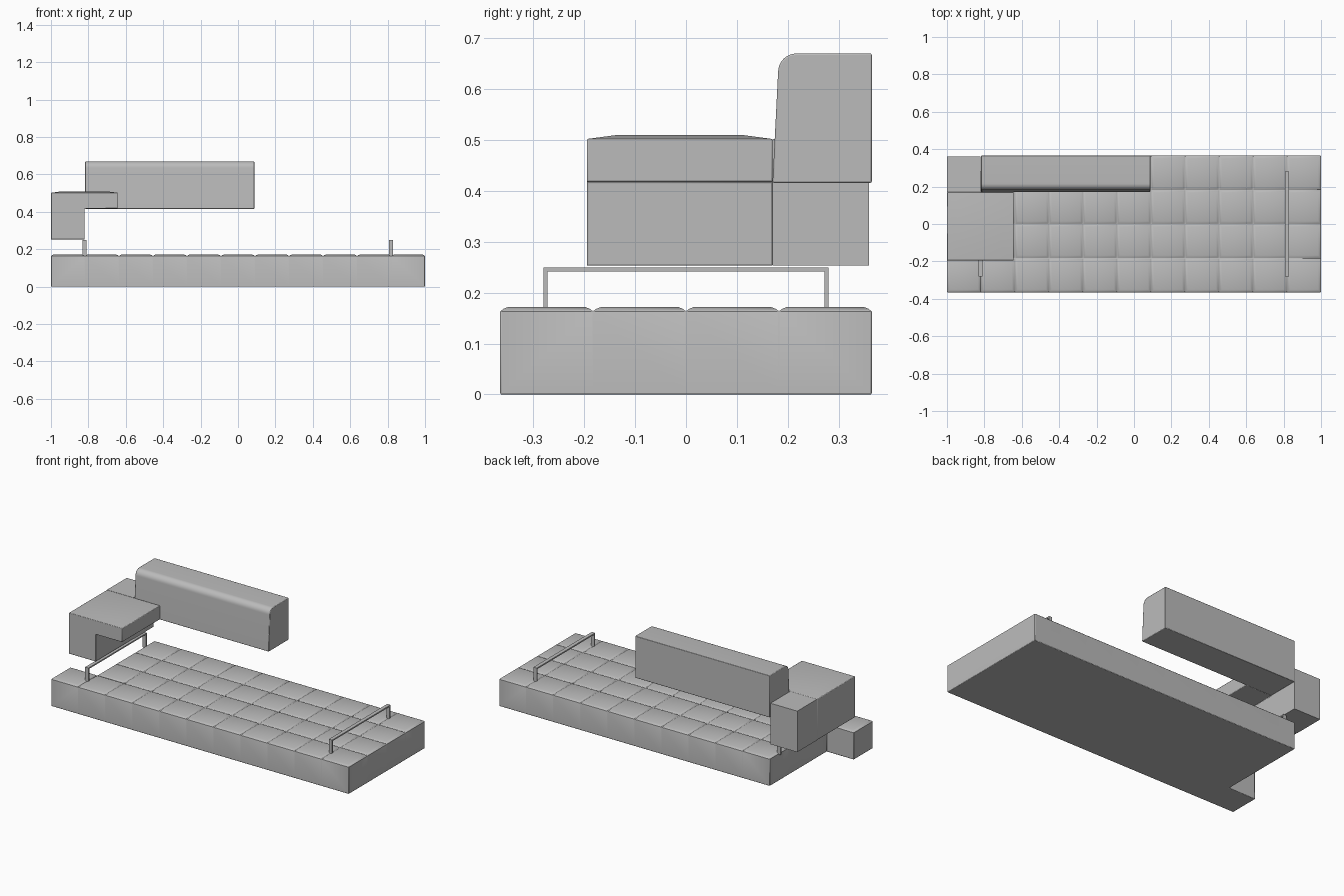
import bpy, bmesh, math
from mathutils import Vector

cube = bpy.data.objects.get("Cube")
if cube:
    bpy.data.objects.remove(cube, do_unlink=True)

grey = bpy.data.materials.new("plain_grey")
grey.use_nodes = True
grey.diffuse_color = (0.5, 0.5, 0.5, 1)
grey.node_tree.nodes["Principled BSDF"].inputs["Base Color"].default_value = (0.5, 0.5, 0.5, 1)


def finish(name, bm, bevel=0.0):
    """Turn a bmesh into a shaded object, with softened edges if wanted."""
    bmesh.ops.recalc_face_normals(bm, faces=bm.faces)
    mesh = bpy.data.meshes.new(name)
    bm.to_mesh(mesh)
    bm.free()
    mesh.materials.append(grey)
    obj = bpy.data.objects.new(name, mesh)
    bpy.context.collection.objects.link(obj)
    if bevel:
        mod = obj.modifiers.new("soft_edges", "BEVEL")
        mod.width, mod.segments = bevel, 2
        mod.limit_method, mod.angle_limit = "ANGLE", math.radians(70)
    bpy.ops.object.select_all(action="DESELECT")
    obj.select_set(True)
    bpy.context.view_layer.objects.active = obj
    bpy.ops.object.shade_smooth_by_angle(angle=math.radians(35))
    return obj


def prism(profile, axis, start, end):
    """Extrude a (horizontal, z) profile along the x or y axis."""
    place = (lambda a, z: (start, a, z)) if axis == "x" else (lambda a, z: (a, start, z))
    bm = bmesh.new()
    face = bm.faces.new([bm.verts.new(place(a, z)) for a, z in profile])
    out = bmesh.ops.extrude_face_region(bm, geom=[face])
    shift = Vector((end - start, 0, 0) if axis == "x" else (0, end - start, 0))
    bmesh.ops.translate(bm, vec=shift, verts=[v for v in out["geom"] if isinstance(v, bmesh.types.BMVert)])
    bmesh.ops.recalc_face_normals(bm, faces=bm.faces)
    return bm


def rectangle(a0, a1, z0, z1):
    return [(a0, z0), (a1, z0), (a1, z1), (a0, z1)]


# Tufted base: a grid of cushion squares with one corner cut away
COLS, ROWS, DEPTH = 11, 4, 0.365
BASE_TOP = 0.163
bm = bmesh.new()
grid = [[bm.verts.new((-1 + 2 * i / COLS, -DEPTH + 2 * DEPTH * j / ROWS, BASE_TOP))
         for j in range(ROWS + 1)] for i in range(COLS + 1)]
tiles = []
for i in range(COLS):
    for j in range(ROWS):
        if i > 0 or j == 0:
            tiles.append(bm.faces.new((grid[i][j], grid[i + 1][j], grid[i + 1][j + 1], grid[i][j + 1])))
bmesh.ops.delete(bm, geom=[v for v in bm.verts if not v.link_faces], context="VERTS")
rim = [e for e in bm.edges if e.is_boundary]
skirt = bmesh.ops.extrude_edge_only(bm, edges=rim)["geom"]
for v in skirt:
    if isinstance(v, bmesh.types.BMVert):
        v.co.z = 0
bmesh.ops.contextual_create(bm, geom=[e for e in skirt if isinstance(e, bmesh.types.BMEdge)])
bmesh.ops.recalc_face_normals(bm, faces=bm.faces)
for width, rise in ((0.008, 0.005), (0.014, 0.004)):
    bmesh.ops.inset_individual(bm, faces=tiles, thickness=width)
    bmesh.ops.translate(bm, vec=(0, 0, rise), verts=list({v for f in tiles for v in f.verts}))
finish("tufted_base", bm, 0.003)

# Rails: thin upside-down U frames near both ends
R, T = 0.28, 0.008
rail = [(-R, 0.16), (-R, 0.25), (R, 0.25), (R, 0.16),
        (R - T, 0.16), (R - T, 0.25 - T), (T - R, 0.25 - T), (T - R, 0.16)]
for name, x in (("right_rail", -0.82), ("left_rail", 0.818)):
    finish(name, prism(rail, "x", x - 0.011, x + 0.011))

# Side seat: L section with a gently domed top
section = [(-1, 0.253), (-0.82, 0.253), (-0.82, 0.418), (-0.643, 0.418), (-0.643, 0.502), (-1, 0.502)]
bm = prism(section, "y", -0.195, 0.17)
top = max(bm.faces, key=lambda f: f.calc_center_median().z)
bmesh.ops.inset_individual(bm, faces=[top], thickness=0.085)
bmesh.ops.translate(bm, vec=(0, 0, 0.008), verts=list(top.verts))
finish("side_seat", bm, 0.003)

# Arm continuing behind the side seat
finish("side_seat_back_arm", prism(rectangle(-1, -0.82, 0.253, 0.502), "y", 0.17, 0.36))

# Backrest: leaning front with a rounded upper edge
radius, top_z = 0.036, 0.67
arc = [(0.181 + radius - radius * math.cos(t), top_z - radius + radius * math.sin(t))
       for t in (math.pi / 2 * k / 8 for k in range(9))]
backrest = [(DEPTH, 0.416), (0.17, 0.416)] + arc + [(DEPTH, top_z)]
finish("backrest", prism(backrest, "x", -0.817, 0.087), 0.003)
